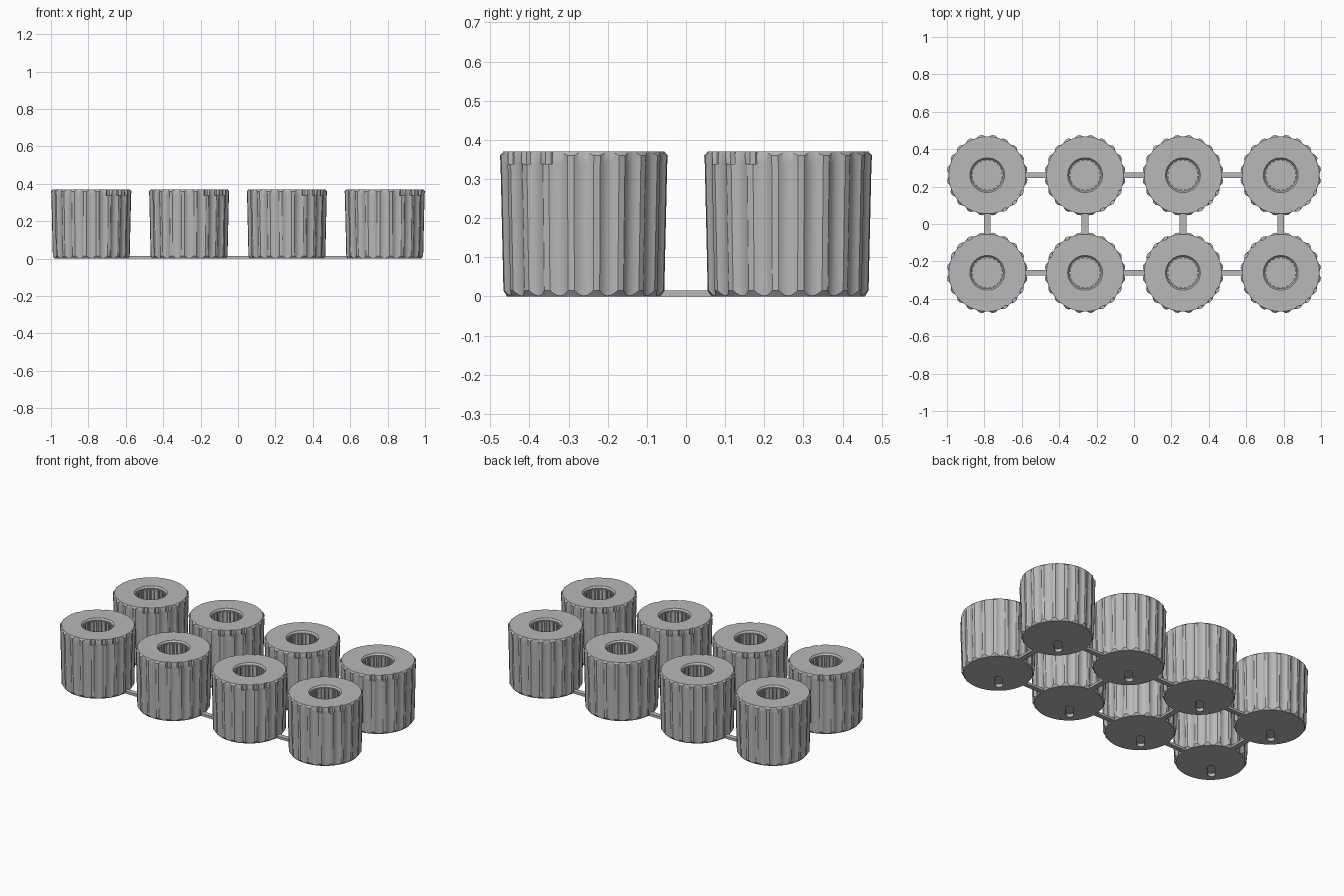
import bpy, bmesh, math
from mathutils import Matrix

cube = bpy.data.objects.get("Cube")
if cube:
    bpy.data.objects.remove(cube, do_unlink=True)

grey = bpy.data.materials.new("plain_grey")
grey.use_nodes = True
colour = (0.48, 0.48, 0.48, 1)
grey.diffuse_color = colour
grey.node_tree.nodes["Principled BSDF"].inputs["Base Color"].default_value = colour

FLUTES, STEPS = 20, 8
COUNT = FLUTES * STEPS
HEIGHT, PITCH_X, PITCH_Y = 0.37, 0.523, 0.522
BASE_R, RIM_R, FLUTE = 0.196, 0.206, 0.010


def add_object(name, bm):
    bmesh.ops.remove_doubles(bm, verts=bm.verts, dist=1e-5)
    bmesh.ops.recalc_face_normals(bm, faces=bm.faces)
    mesh = bpy.data.meshes.new(name)
    bm.to_mesh(mesh)
    bm.free()
    mesh.materials.append(grey)
    ob = bpy.data.objects.new(name, mesh)
    bpy.context.collection.objects.link(ob)
    return ob


def select_only(ob):
    bpy.ops.object.select_all(action='DESELECT')
    ob.select_set(True)
    bpy.context.view_layer.objects.active = ob


def knob_rings(notches):
    """Each ring is a function from point index to (radius, height)."""
    def offset(i):
        # distance from the flute centre, 0 to 0.5
        return abs((i / STEPS + 0.5) % 1 - 0.5)

    def notched(i):
        ridge = math.floor(i / STEPS) * 18 + 9
        return offset(i) >= 0.375 and ridge in notches

    def body(i, ridge_r):
        return ridge_r - FLUTE * max(0, 1 - (offset(i) / 0.375) ** 2)

    def foot(i):
        r = body(i, 0.207)
        return r, 0.015 * (r - BASE_R) / 0.011

    def step(i):
        return body(i, 0.2145), 0.338

    def step_in(i):
        return (0.2, 0.338) if notched(i) else step(i)

    def shoulder(i):
        r = body(i, 0.216)
        return (0.2 if notched(i) else r), HEIGHT - 0.01 * (r - RIM_R + 0.001) / 0.011

    def rim(i):
        return (0.2 if notched(i) else RIM_R), HEIGHT

    def circle(r, z):
        return lambda i: (r, z)

    def spline(z):
        return lambda i: (0.078 if offset(i) >= 0.25 else 0.085, z)

    return [circle(BASE_R, 0), foot, step, step_in, shoulder, rim,
            circle(0.093, HEIGHT), circle(0.085, 0.36), circle(0.085, 0.355),
            spline(0.355), spline(0.12)]


def make_knob(name, notches):
    bm = bmesh.new()
    rings = []
    for ring in knob_rings(notches):
        verts = []
        for i in range(COUNT):
            a = math.tau * i / COUNT
            r, z = ring(i)
            verts.append(bm.verts.new((r * math.cos(a), r * math.sin(a), z)))
        rings.append(verts)
    for low, high in zip(rings, rings[1:]):
        for i in range(COUNT):
            j = (i + 1) % COUNT
            bm.faces.new((low[i], low[j], high[j], high[i]))
    bm.faces.new(rings[0])
    bm.faces.new(rings[-1])
    return add_object(name, bm)


def make_groove_cutter():
    # round-ended slot on the underside, running outward from the centre
    bm = bmesh.new()
    outline = []
    for end, start in ((0.135, -90), (0.055, 90)):
        for k in range(9):
            a = math.radians(start + k * 22.5)
            outline.append(bm.verts.new((end + 0.022 * math.cos(a), 0.022 * math.sin(a), -0.02)))
    face = bm.faces.new(outline)
    up = bmesh.ops.extrude_face_region(bm, geom=[face])
    bmesh.ops.translate(bm, vec=(0, 0, 0.04),
                        verts=[v for v in up["geom"] if isinstance(v, bmesh.types.BMVert)])
    bmesh.ops.rotate(bm, verts=bm.verts, matrix=Matrix.Rotation(math.radians(228), 3, 'Z'))
    cutter = add_object("groove_cutter", bm)
    cutter.hide_render = True
    return cutter


def make_bar(name, x, y, length_x, length_y):
    bm = bmesh.new()
    bmesh.ops.create_cube(bm, size=1)
    bmesh.ops.scale(bm, verts=bm.verts, vec=(length_x, length_y, 0.015))
    bmesh.ops.translate(bm, verts=bm.verts, vec=(x, y, 0.0075))
    add_object(name, bm)


# Fluted knobs: one master per row, with linked copies
columns = [(k - 1.5) * PITCH_X for k in range(4)]
cutter = make_groove_cutter()
near_notches = {297, 315, 333}
for row, y, notches in (("front", -PITCH_Y / 2, near_notches | {117, 135, 153}),
                        ("back", PITCH_Y / 2, near_notches)):
    knob = make_knob(row + "_knob", notches)
    select_only(knob)
    cut = knob.modifiers.new("groove", 'BOOLEAN')
    cut.operation = 'DIFFERENCE'
    cut.solver = 'EXACT'
    cut.object = cutter
    bpy.ops.object.modifier_apply(modifier=cut.name)
    bpy.ops.object.shade_smooth_by_angle(angle=math.radians(25))
    knob.location = (columns[0], y, 0)
    for x in columns[1:]:
        copy = knob.copy()
        copy.location = (x, y, 0)
        bpy.context.collection.objects.link(copy)
bpy.data.objects.remove(cutter, do_unlink=True)

# Thin bars joining neighbouring knobs
gap = PITCH_X - 2 * BASE_R + 0.01
for y in (-PITCH_Y / 2, PITCH_Y / 2):
    for left, right in zip(columns, columns[1:]):
        make_bar("row_bar", (left + right) / 2, y, gap, 0.03)
for x in columns:
    make_bar("cross_bar", x, 0, 0.036, gap)
